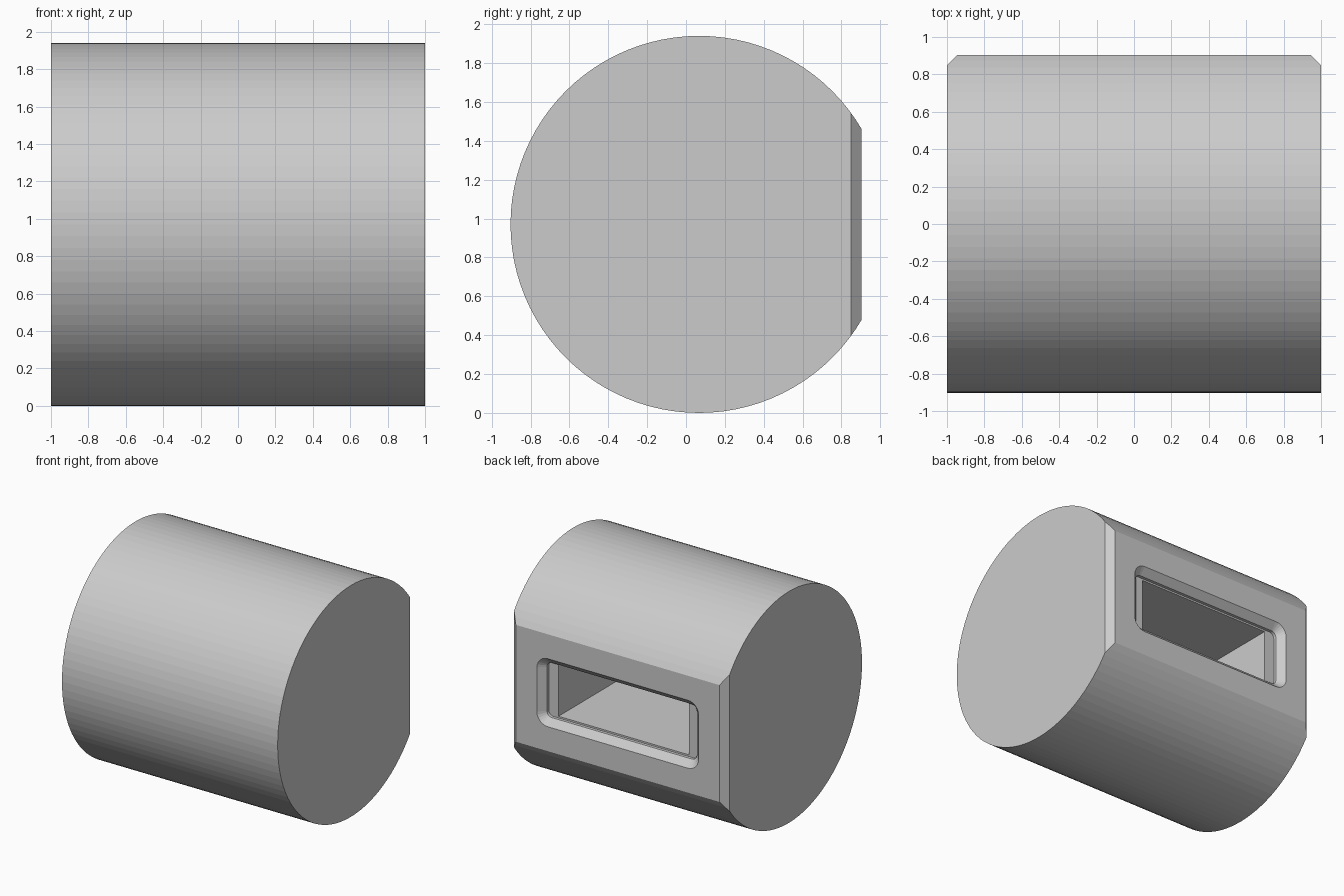
import bpy
import bmesh
from math import cos, sin, pi
from mathutils import Matrix, Vector

cube = bpy.data.objects.get("Cube")
if cube:
    bpy.data.objects.remove(cube, do_unlink=True)

RADIUS, AXIS_Y = 0.97, 0.067
BACK_Y = 0.904          # flat back face
CHAMFER = 0.055
SLOT_X, SLOT_Z = 0.75, 0.285
LEDGE_Y = BACK_Y - 0.08

grey = bpy.data.materials.new("plain grey")
grey.use_nodes = True
colour = (0.6, 0.6, 0.6, 1)
grey.diffuse_color = colour
grey.node_tree.nodes["Principled BSDF"].inputs["Base Color"].default_value = colour


def make_object(name, bm):
    bmesh.ops.recalc_face_normals(bm, faces=bm.faces)
    mesh = bpy.data.meshes.new(name)
    bm.to_mesh(mesh)
    bm.free()
    mesh.materials.append(grey)
    obj = bpy.data.objects.new(name, mesh)
    bpy.context.collection.objects.link(obj)
    return obj


def slice_off(bm, point, normal):
    """Cut away everything beyond a plane and close the cut."""
    geom = bm.verts[:] + bm.edges[:] + bm.faces[:]
    cut = bmesh.ops.bisect_plane(bm, geom=geom, plane_co=point,
                                 plane_no=Vector(normal).normalized(), clear_outer=True)
    edges = [e for e in cut["geom_cut"] if isinstance(e, bmesh.types.BMEdge)]
    bmesh.ops.contextual_create(bm, geom=edges)


def rounded_ring(bm, hx, hz, r, y, steps=6):
    """Rounded rectangle standing in the xz plane."""
    ring = []
    for k, (sx, sz) in enumerate([(1, 1), (-1, 1), (-1, -1), (1, -1)]):
        for i in range(steps + 1):
            a = (k + i / steps) * pi / 2
            ring.append(bm.verts.new((sx * (hx - r) + r * cos(a), y,
                                      RADIUS + sz * (hz - r) + r * sin(a))))
    return ring


def subtract(obj, cutter):
    cutter.hide_render = True
    mod = obj.modifiers.new("cut", 'BOOLEAN')
    mod.operation = 'DIFFERENCE'
    mod.solver = 'EXACT'
    mod.object = cutter
    bpy.context.view_layer.objects.active = obj
    bpy.ops.object.modifier_apply(modifier=mod.name)
    bpy.data.objects.remove(cutter, do_unlink=True)


# Drum lying along x, with a flat back and chamfered ends of the flat
bm = bmesh.new()
bmesh.ops.create_cone(bm, cap_ends=True, segments=96, radius1=RADIUS, radius2=RADIUS, depth=2,
                      matrix=Matrix.Translation((0, AXIS_Y, RADIUS)) @ Matrix.Rotation(pi / 2, 4, 'Y'))
slice_off(bm, (0, BACK_Y, 0), (0, 1, 0))
for side in (1, -1):
    slice_off(bm, (side * (1 - CHAMFER), BACK_Y, 0), (side, 1, 0))
drum = make_object("drum_body", bm)

# Bevelled slot mouth, down to a narrow ledge
bm = bmesh.new()
rings = []
for inset, y in [(-0.02, BACK_Y + 0.02), (CHAMFER, BACK_Y - CHAMFER), (CHAMFER, LEDGE_Y)]:
    rings.append(rounded_ring(bm, SLOT_X - inset, SLOT_Z - inset, 0.1 - inset, y))
for a, b in zip(rings, rings[1:]):
    for i in range(len(a)):
        j = (i + 1) % len(a)
        bm.faces.new((a[i], a[j], b[j], b[i]))
bm.faces.new(rings[0])
bm.faces.new(rings[-1])
subtract(drum, make_object("slot_mouth_cutter", bm))

# Rectangular cavity behind the ledge
front, rear = BACK_Y - 0.03, -0.3
bm = bmesh.new()
bmesh.ops.create_cube(bm, size=1, matrix=Matrix.Translation((0, (front + rear) / 2, RADIUS))
                      @ Matrix.Diagonal((1.21, front - rear, 0.432, 1)))
subtract(drum, make_object("cavity_cutter", bm))
